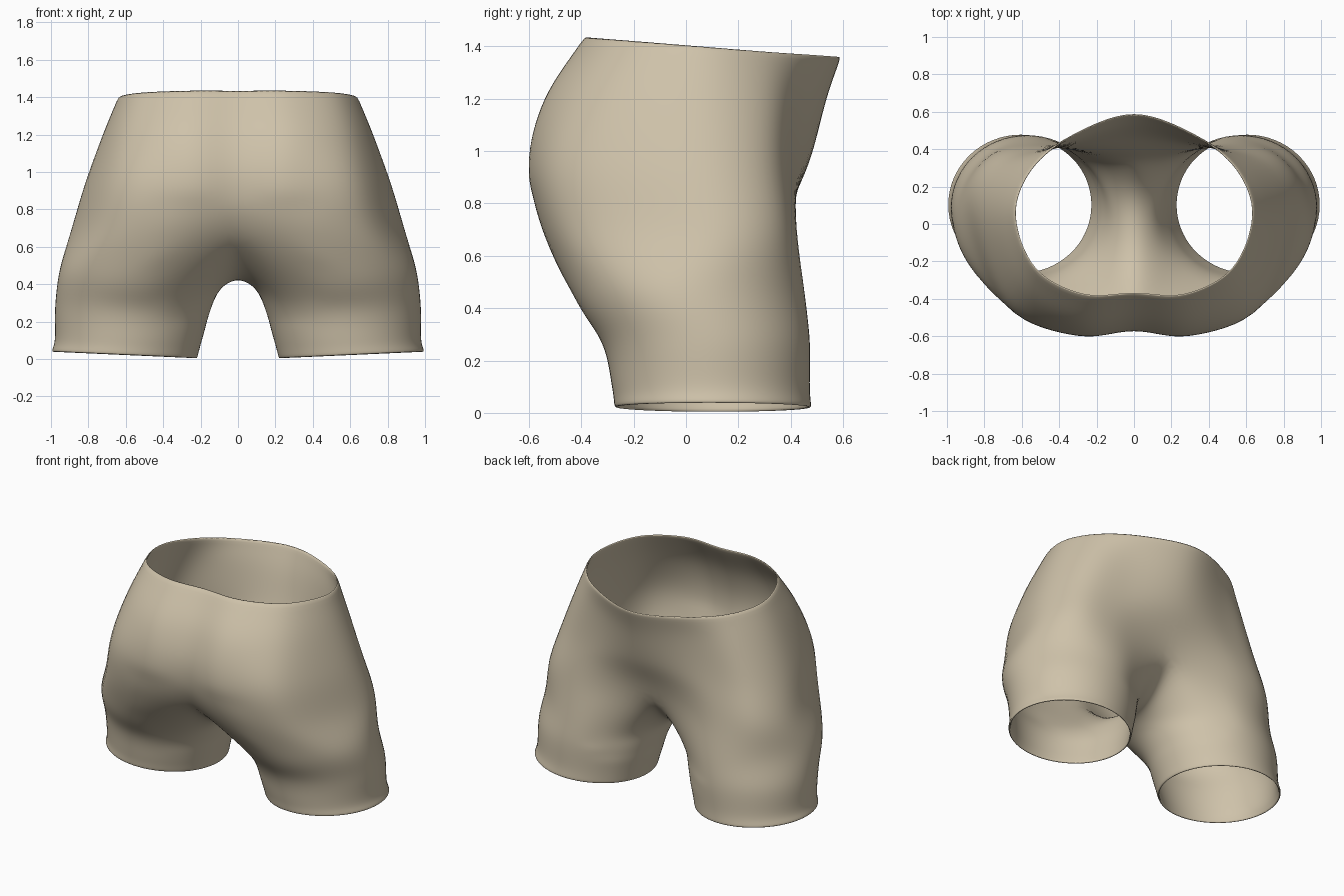
import bpy, bmesh, math
from mathutils import Vector

if "Cube" in bpy.data.objects:
    bpy.data.objects.remove(bpy.data.objects["Cube"])

SUB = 4          # subdivisions between key points


def catmull(p0, p1, p2, p3, t):
    return 0.5 * (2 * p1 + (p2 - p0) * t + (2 * p0 - 5 * p1 + 4 * p2 - p3) * t * t
                  + (3 * p1 - p0 - 3 * p2 + p3) * t ** 3)


def spline(keys, n, first=None, last=None):
    """Smooth curve through the keys, n steps per span."""
    pts = [first or keys[0] * 2 - keys[1]] + keys + [last or keys[-1] * 2 - keys[-2]]
    out = [catmull(*pts[i:i + 4], k / n) for i in range(len(keys) - 1) for k in range(n)]
    return out + [keys[-1].copy()]


def flip(p):
    return Vector((-p.x, p.y, p.z))


# Half outlines of the body, centre front to centre back, from waist to crotch
body_keys = [
    (None, [(0, -.37), (.27, -.378), (.53, -.24), (.64, .05), (.55, .30), (.33, .48), (0, .595)]),
    (1.20, [(0, -.515), (.30, -.535), (.60, -.36), (.725, .03), (.62, .31), (.36, .44), (0, .54)]),
    (0.95, [(0, -.572), (.30, -.60), (.65, -.45), (.815, .02), (.71, .32), (.40, .42), (0, .47)]),
    (0.70, [(0, -.51), (.32, -.56), (.71, -.42), (.89, .06), (.78, .35), (.47, .425), (0, .36)]),
]
body = []
for z, outline in body_keys:
    keys = [Vector((x, y, 1.44 - (y + .38) * .083 if z is None else z)) for x, y in outline]
    body.append(spline(keys, SUB, flip(keys[1]), flip(keys[-2])))

# Crotch seam, back to front under the body
seam = [(.36, .70), (.25, .53), (.13, .44), (0, .42), (-.14, .435), (-.30, .51), (-.51, .70)]
crotch = spline([Vector((0, y, z)) for y, z in seam], 2)

# Leg rings: centre x, centre y, radius x, radius y, outer z, inner z
legs = [
    (.525, .020, .430, .440, .48, .37),
    (.565, .078, .415, .398, .28, .24),
    (.588, .095, .393, .380, .11, .09),
    (.608, .103, .390, .378, .04, .002),
]


def leg_point(ring, degrees):
    cx, cy, rx, ry, zo, zi = ring
    c, s = math.cos(math.radians(degrees)), math.sin(math.radians(degrees))
    return Vector((cx + rx * c, cy + ry * s, (zo + zi) / 2 + (zo - zi) / 2 * c))


# Vertical columns: outer ones run waist to hem, inner ones crotch to hem
n_outer, n_inner = len(body[0]), len(crotch)
columns = []
for j in range(n_outer):
    a = 225 + 270 * j / (n_outer - 1)
    columns.append(spline([ring[j] for ring in body] + [leg_point(r, a) for r in legs], SUB))
upper_rows = SUB * (len(body) - 1)
for j in range(1, n_inner - 1):
    a = 135 + 90 * j / (n_inner - 1)
    keys = [crotch[j]] + [leg_point(r, a) for r in legs]
    columns.append([None] * upper_rows + spline(keys, SUB, flip(keys[1])))
rows = len(columns[0])

# Join the columns into two mirrored halves
bm = bmesh.new()
for side in (1, -1):
    grid = [[bm.verts.new((side * max(p.x, 0), p.y, max(p.z, 0))) if p else None for p in col]
            for col in columns]
    for j in range(len(grid)):
        nxt = grid[(j + 1) % len(grid)]
        for i in range(rows - 1):
            quad = [grid[j][i], grid[j][i + 1], nxt[i + 1], nxt[i]]
            if all(quad):
                bm.faces.new(quad if side == 1 else quad[::-1])
bmesh.ops.remove_doubles(bm, verts=bm.verts, dist=.0005)

# Relax the groin where the legs and body meet
for _ in range(4):
    area = [v for v in bm.verts if not v.is_boundary and .2 < v.co.z < .85 and abs(v.co.x) < .4]
    bmesh.ops.smooth_vert(bm, verts=area, factor=.5, use_axis_x=True, use_axis_y=True, use_axis_z=True)

# Keep the faces pointing outward
bm.normal_update()
front = min(bm.faces, key=lambda f: f.calc_center_median().y)
if front.normal.y > 0:
    bmesh.ops.reverse_faces(bm, faces=bm.faces)

mesh = bpy.data.meshes.new("shorts")
bm.to_mesh(mesh)
bm.free()
shorts = bpy.data.objects.new("shorts", mesh)
bpy.context.collection.objects.link(shorts)

cloth = bpy.data.materials.new("tan cloth")
cloth.diffuse_color = (.62, .54, .40, 1)
cloth.use_nodes = True
cloth.node_tree.nodes["Principled BSDF"].inputs["Base Color"].default_value = cloth.diffuse_color
mesh.materials.append(cloth)

# Thin fabric, smooth shaded
thick = shorts.modifiers.new("fabric", 'SOLIDIFY')
thick.thickness = .012
thick.offset = -1
sub = shorts.modifiers.new("smooth", 'SUBSURF')
sub.levels = sub.render_levels = 1
bpy.context.view_layer.objects.active = shorts
shorts.select_set(True)
bpy.ops.object.shade_smooth_by_angle(angle=math.radians(50))
